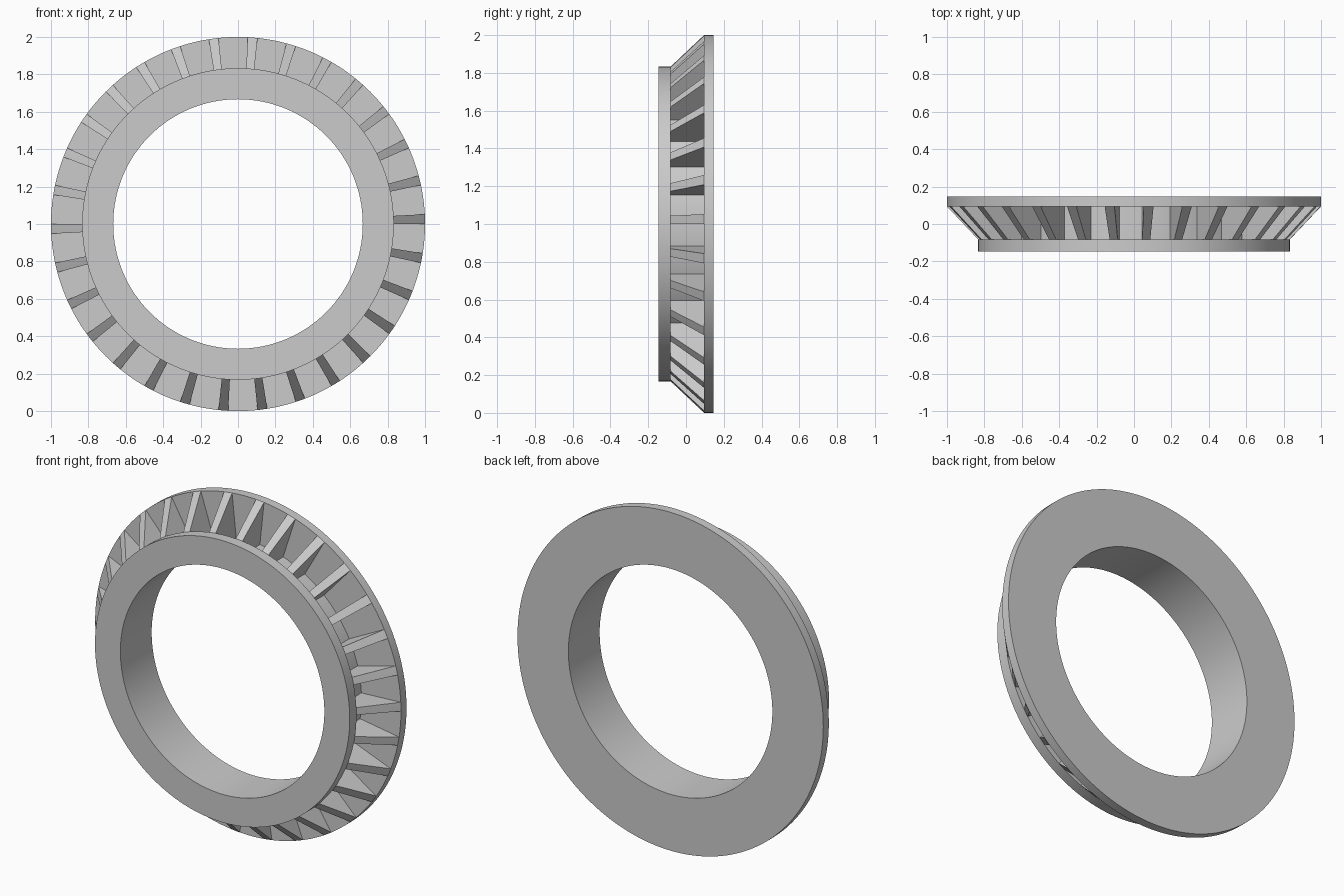
import bpy
import bmesh
import math

if "Cube" in bpy.data.objects:
    bpy.data.objects.remove(bpy.data.objects["Cube"], do_unlink=True)

SEGMENTS = 240              # facets around the full circle
STEP = math.tau / SEGMENTS
TEETH = 30
PITCH = SEGMENTS // TEETH   # facets per tooth and gap
TOOTH = 2                   # facets per tooth
R_BORE, R_ROOT, R_HUB, R_RIM = 0.667, 0.742, 0.833, 1.0
Y_FRONT, Y_HUB, Y_FLANGE, Y_BACK = -0.146, -0.083, 0.094, 0.146

grey = bpy.data.materials.new("plain grey")
grey.use_nodes = True
colour = (0.6, 0.6, 0.6, 1.0)
grey.diffuse_color = colour
grey.node_tree.nodes["Principled BSDF"].inputs["Base Color"].default_value = colour


def section(bm, profile, i):
    """Place the (radius, y) profile at facet angle i about the y axis."""
    a = i * STEP
    return [bm.verts.new((r * math.cos(a), y, 1 + r * math.sin(a))) for r, y in profile]


def skin(bm, a, b, edges):
    """Bridge two neighbouring sections along the chosen profile edges."""
    for k in edges:
        n = (k + 1) % len(a)
        bm.faces.new((a[k], a[n], b[n], b[k]))


def finish(bm, name):
    bmesh.ops.recalc_face_normals(bm, faces=bm.faces)
    mesh = bpy.data.meshes.new(name)
    bm.to_mesh(mesh)
    bm.free()
    mesh.materials.append(grey)
    obj = bpy.data.objects.new(name, mesh)
    bpy.context.collection.objects.link(obj)
    bpy.ops.object.select_all(action="DESELECT")
    obj.select_set(True)
    bpy.context.view_layer.objects.active = obj
    bpy.ops.object.shade_smooth_by_angle(angle=math.radians(20))


# Ring body: front collar, recessed root and back flange around the bore
body = [(R_BORE, Y_FRONT), (R_HUB, Y_FRONT), (R_HUB, Y_HUB), (R_ROOT, Y_HUB),
        (R_ROOT, Y_FLANGE), (R_RIM, Y_FLANGE), (R_RIM, Y_BACK), (R_BORE, Y_BACK)]
bm = bmesh.new()
rings = [section(bm, body, i) for i in range(SEGMENTS)]
for i in range(SEGMENTS):
    skin(bm, rings[i], rings[(i + 1) % SEGMENTS], range(len(body)))
finish(bm, "ring_body")

# Bevel teeth: sloped wedges bridging the collar and the flange
wedge = [(R_ROOT, Y_HUB), (R_HUB, Y_HUB), (R_RIM, Y_FLANGE), (R_ROOT, Y_FLANGE)]
bm = bmesh.new()
for t in range(TEETH):
    cuts = [section(bm, wedge, t * PITCH + i) for i in range(TOOTH + 1)]
    for a, b in zip(cuts, cuts[1:]):
        skin(bm, a, b, range(4))
    bm.faces.new(cuts[0])
    bm.faces.new(cuts[-1])
finish(bm, "bevel_teeth")
